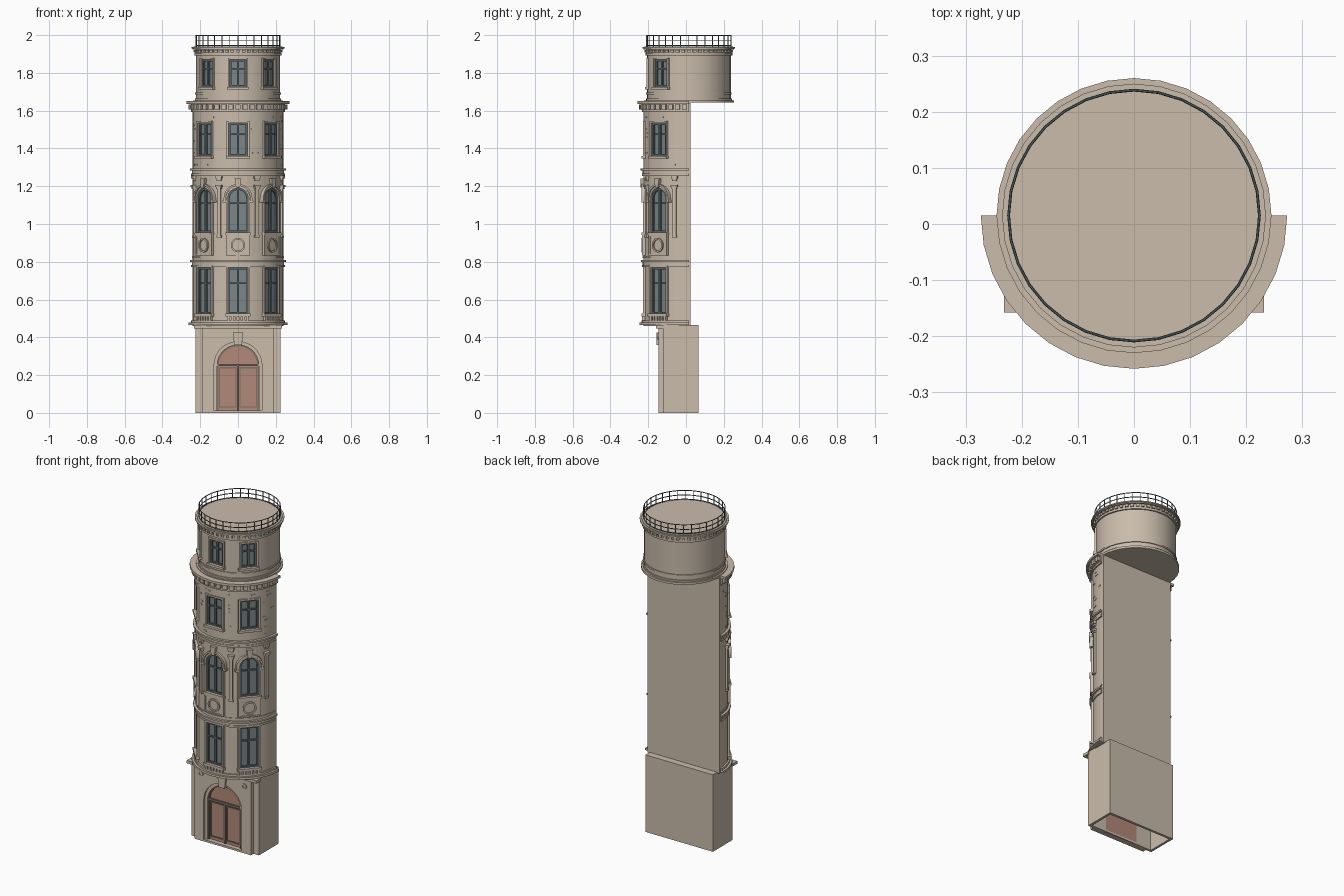
import bpy, bmesh, math, random
from math import sin, cos, pi, radians
from mathutils import Matrix, Vector

if "Cube" in bpy.data.objects:
    bpy.data.objects.remove(bpy.data.objects["Cube"])

random.seed(4)
CY = 0.015            # centre of the round tower in y
R, DR = 0.24, 0.222   # radius of shaft and of top drum
SIDES = (-48, 0, 48)  # window directions in degrees


def material(name, rgb):
    m = bpy.data.materials.new(name)
    m.use_nodes = True
    m.diffuse_color = (*rgb, 1)
    m.node_tree.nodes["Principled BSDF"].inputs["Base Color"].default_value = (*rgb, 1)
    return m


STONE = material("tan_stone", (0.59, 0.505, 0.41))
GLASS = material("grey_glass", (0.20, 0.24, 0.245))
DARK = material("dark_metal", (0.10, 0.135, 0.14))
RED = material("red_door", (0.45, 0.25, 0.19))
TRIM = material("door_trim", (0.21, 0.16, 0.135))

parts = {}


def part(name, mat=STONE):
    if name not in parts:
        parts[name] = (bmesh.new(), mat)
    return parts[name][0]


def turn(deg):
    return Matrix.Translation((0, CY, 0)) @ Matrix.Rotation(radians(deg), 4, 'Z')


FLAT = Matrix.Identity(4)


def extrude(bm, faces, vec, M):
    new = bmesh.ops.extrude_face_region(bm, geom=faces)["geom"]
    top = [v for v in new if isinstance(v, bmesh.types.BMVert)]
    bmesh.ops.translate(bm, verts=top, vec=vec)
    bmesh.ops.transform(bm, matrix=M, verts=list({v for f in faces for v in f.verts} | set(top)))


def slab(bm, pts, y0, y1, M=FLAT):
    """Outline in x-z, thick in y."""
    f = bm.faces.new([bm.verts.new((x, y0, z)) for x, z in pts])
    extrude(bm, [f], (0, y1 - y0, 0), M)


def disc(bm, pts, z0, z1):
    """Outline in x-y, thick in z."""
    f = bm.faces.new([bm.verts.new((x, y, z0)) for x, y in pts])
    extrude(bm, [f], (0, 0, z1 - z0), FLAT)


def box(bm, x0, x1, y0, y1, z0, z1, M=FLAT):
    slab(bm, [(x0, z0), (x1, z0), (x1, z1), (x0, z1)], y0, y1, M)


def band(bm, outer, inner, y0, y1, M=FLAT, closed=True):
    """Strip between two outlines with equal point counts."""
    a, b = ([bm.verts.new((x, y0, z)) for x, z in p] for p in (outer, inner))
    n = len(a)
    faces = [bm.faces.new((a[i], a[(i + 1) % n], b[(i + 1) % n], b[i]))
             for i in range(n if closed else n - 1)]
    extrude(bm, faces, (0, y1 - y0, 0), M)


def rect(w, z0, z1):
    return [(w, z0), (w, z1), (-w, z1), (-w, z0)]


def arch(w, z0, spring, n=14):
    return [(w, z0)] + [(w * cos(pi * i / n), spring + w * sin(pi * i / n))
                        for i in range(n + 1)] + [(-w, z0)]


def circle(r, x, z, n=20):
    return [(x + r * cos(2 * pi * i / n), z + r * sin(2 * pi * i / n)) for i in range(n)]


def arc(r, sweep=pi, n=16):
    return [(r * cos(pi + sweep * i / n), CY + r * sin(pi + sweep * i / n)) for i in range(n + 1)]


def half_ring(name, r, z0, z1):
    disc(part(name), arc(r), z0, z1)


def full_ring(name, r, z0, z1):
    disc(part(name), arc(r, 2 * pi, 32)[:-1], z0, z1)


def window(deg, r, w, z0, z1, arched, cut):
    """Recessed glazing with bars, stone surround and sill."""
    M = turn(deg)
    shape = (lambda d: arch(w + d, z0 - d, z1 - w)) if arched else (lambda d: rect(w + d, z0 - d, z1 + d))
    slab(part(cut), shape(0), -r - 0.03, -r + 0.022, M)
    slab(part("window_glass", GLASS), shape(0), -r + 0.016, -r + 0.024, M)
    fr = part("window_frames", DARK)
    band(fr, shape(0), shape(-0.010), -r + 0.007, -r + 0.018, M)
    box(fr, -0.006, 0.006, -r + 0.007, -r + 0.018, z0, z1 - 0.003, M)
    zt = z0 + 0.66 * (z1 - z0)
    box(fr, -w, w, -r + 0.008, -r + 0.018, zt - 0.004, zt + 0.004, M)
    band(part("window_surrounds"), shape(0.01), shape(0), -r + 0.012, -r - 0.003, M)
    box(part("window_sills"), -w - 0.013, w + 0.013, -r + 0.012, -r - 0.011, z0 - 0.014, z0, M)


# Round shaft with a flat back, and the full drum on top
disc(part("tower_shaft"), [(-R, 0.025)] + arc(R) + [(R, 0.025)], 0.46, 1.64)
full_ring("top_drum", DR, 1.645, 1.93)

# Mouldings of the shaft
for r, z0, z1 in ((0.262, 0.465, 0.478), (0.25, 0.478, 0.49), (0.248, 0.773, 0.784),
                  (0.244, 0.784, 0.80), (0.254, 0.80, 0.81), (0.244, 0.82, 0.828),
                  (0.248, 1.255, 1.268), (0.255, 1.284, 1.294), (0.244, 1.268, 1.284),
                  (0.248, 1.592, 1.603), (0.25, 1.603, 1.636), (0.273, 1.636, 1.65)):
    half_ring("shaft_mouldings", r, z0, z1)

# Mouldings of the drum and the roof deck
for r, z0, z1 in ((0.238, 1.642, 1.655), (0.228, 1.655, 1.664), (0.227, 1.686, 1.696),
                  (0.23, 1.893, 1.905), (0.226, 1.905, 1.925), (0.24, 1.924, 1.929),
                  (0.245, 1.929, 1.936), (0.235, 1.936, 1.941)):
    full_ring("drum_mouldings", r, z0, z1)

# Dentils under both cornices
for i in range(21):
    box(part("shaft_dentils"), -0.013, 0.013, -0.263, -0.24, 1.607, 1.633, turn(-85 + 8.5 * i))
for i in range(48):
    box(part("drum_dentils"), -0.009, 0.009, -0.235, -0.22, 1.907, 1.921, turn(7.5 * i))

# Windows of the four storeys
for a in SIDES:
    M = turn(a)
    window(a, R, 0.054, 0.525, 0.77, False, "shaft_cutter")
    window(a, R, 0.054, 0.955, 1.19, True, "shaft_cutter")
    window(a, R, 0.051, 1.36, 1.535, False, "shaft_cutter")
    window(a, DR, 0.044, 1.725, 1.87, False, "drum_cutter")
    # Little balusters below the first windows
    for i in range(6):
        x = -0.05 + 0.02 * i
        box(part("sill_balusters"), x - 0.006, x + 0.006, -0.248, -0.228, 0.488, 0.512, M)
    # Framed panel with a round medallion
    box(part("window_panels"), -0.06, 0.06, -0.242, -0.225, 0.837, 0.938, M)
    band(part("panel_frames"), rect(0.064, 0.834, 0.942), rect(0.056, 0.842, 0.934), -0.247, -0.225, M)
    band(part("panel_medallions"), circle(0.038, 0, 0.888), circle(0.029, 0, 0.888), -0.25, -0.24, M)
    # Arch hood, imposts and keystone
    band(part("arch_hoods"), arch(0.076, 1.125, 1.136), arch(0.066, 1.125, 1.136), -0.25, -0.225, M, False)
    for s in (-1, 1):
        box(part("arch_imposts"), s * 0.071 - 0.01, s * 0.071 + 0.01, -0.25, -0.225, 1.113, 1.125, M)
    slab(part("arch_keystones"), [(-0.010, 1.192), (0.010, 1.192), (0.018, 1.242), (-0.018, 1.242)],
         -0.256, -0.23, M)

# Slim pilasters between the arched windows
for a in (-72, -24, 24, 72):
    M, bm = turn(a), part("pilasters")
    for w, d, z0, z1 in ((0.013, 0.252, 0.928, 0.94), (0.009, 0.25, 0.94, 1.19), (0.013, 0.254, 1.185, 1.195),
                         (0.017, 0.258, 1.195, 1.207), (0.012, 0.25, 1.228, 1.24), (0.017, 0.256, 1.24, 1.256)):
        box(bm, -w, w, -d, -0.23, z0, z1, M)

# Scattered bricks, barely raised, on the third storey
for row in range(13):
    for _ in range(7):
        a, z = random.uniform(-84, 84), 1.31 + 0.021 * row
        if all(abs(a - s) > 19 for s in SIDES) or z > 1.555 or z < 1.33:
            box(part("raised_bricks"), -0.010, 0.010, -0.2412, -0.236, z, z + 0.007, turn(a))

# Hollow base with an arched doorway
base = part("base_walls")
for s in (-1, 1):
    box(base, s * 0.225, s * 0.21, -0.122, 0.065, 0, 0.465)
box(base, -0.21, 0.21, 0.05, 0.065, 0, 0.465)
box(base, -0.21, 0.21, -0.108, 0.05, 0.45, 0.465)
W, OUTER, SPRING = 0.110, 0.127, 0.25
for name, w, hole, y0, y1, top in (("base_walls", 0.21, W, -0.122, -0.108, 0.465),
                                   ("portal_plate", 0.188, OUTER, -0.146, -0.122, 0.45)):
    slab(part(name), [(w, 0), (w, top), (-w, top), (-w, 0)] + arch(hole, 0, SPRING)[::-1], y0, y1)
box(part("base_cornice"), -0.232, 0.232, -0.158, -0.115, 0.448, 0.465)
band(part("portal_arch"), arch(OUTER, 0, SPRING), arch(W, 0, SPRING), -0.134, -0.121, closed=False)
box(part("door_threshold"), -OUTER, OUTER, -0.146, -0.108, 0, 0.012)
slab(part("portal_keystone"), [(-0.02, 0.36), (0.02, 0.36), (0.027, 0.425), (-0.027, 0.425)], -0.157, -0.12)
for s in (-1, 1):
    band(part("portal_medallions"), circle(0.016, s * 0.145, 0.405), circle(0.009, s * 0.145, 0.405), -0.152, -0.14)

# Door leaves, fanlight panel and trim
slab(part("door_leaves", RED), arch(W, 0, SPRING), -0.119, -0.110)
trim = part("door_frame", TRIM)
box(trim, -W, W, -0.128, -0.117, 0.247, 0.26)
box(trim, -0.006, 0.006, -0.127, -0.117, 0.012, 0.25)
band(trim, arch(W, 0, SPRING), arch(W - 0.007, 0, SPRING), -0.126, -0.117, closed=False)
for s in (-1, 1):
    shift = Matrix.Translation((s * 0.054, 0, 0))
    band(trim, rect(0.047, 0.028, 0.242), rect(0.040, 0.035, 0.235), -0.125, -0.117, shift)

# Roof railing posts
for i in range(32):
    box(part("railing_posts", DARK), -0.0018, 0.0018, -0.2255, -0.222, 1.935, 1.998, turn(11.25 * i))


def finish(name, bm, mat):
    bmesh.ops.recalc_face_normals(bm, faces=bm.faces)
    me = bpy.data.meshes.new(name)
    bm.to_mesh(me)
    bm.free()
    me.materials.append(mat)
    ob = bpy.data.objects.new(name, me)
    bpy.context.collection.objects.link(ob)
    return ob


objs = {n: finish(n, bm, mat) for n, (bm, mat) in parts.items()}

# Railing hoops
for z in (1.945, 1.97, 1.9975):
    bpy.ops.mesh.primitive_torus_add(major_segments=32, minor_segments=6, major_radius=0.2235,
                                     minor_radius=0.0025, location=(0, CY, z))
    hoop = bpy.context.object
    hoop.name = "railing_hoop"
    hoop.data.materials.append(DARK)

# Cut the window recesses
for wall, cutter in (("tower_shaft", "shaft_cutter"), ("top_drum", "drum_cutter")):
    ob, cut = objs[wall], objs.pop(cutter)
    mod = ob.modifiers.new("recesses", 'BOOLEAN')
    mod.object, mod.solver = cut, 'EXACT'
    bpy.context.view_layer.objects.active = ob
    bpy.ops.object.modifier_apply(modifier=mod.name)
    bpy.data.objects.remove(cut)

# Smooth the round parts, keeping edges sharp
bpy.ops.object.select_all(action='DESELECT')
for ob in objs.values():
    ob.select_set(True)
bpy.context.view_layer.objects.active = objs["tower_shaft"]
bpy.ops.object.shade_smooth_by_angle(angle=radians(25))
